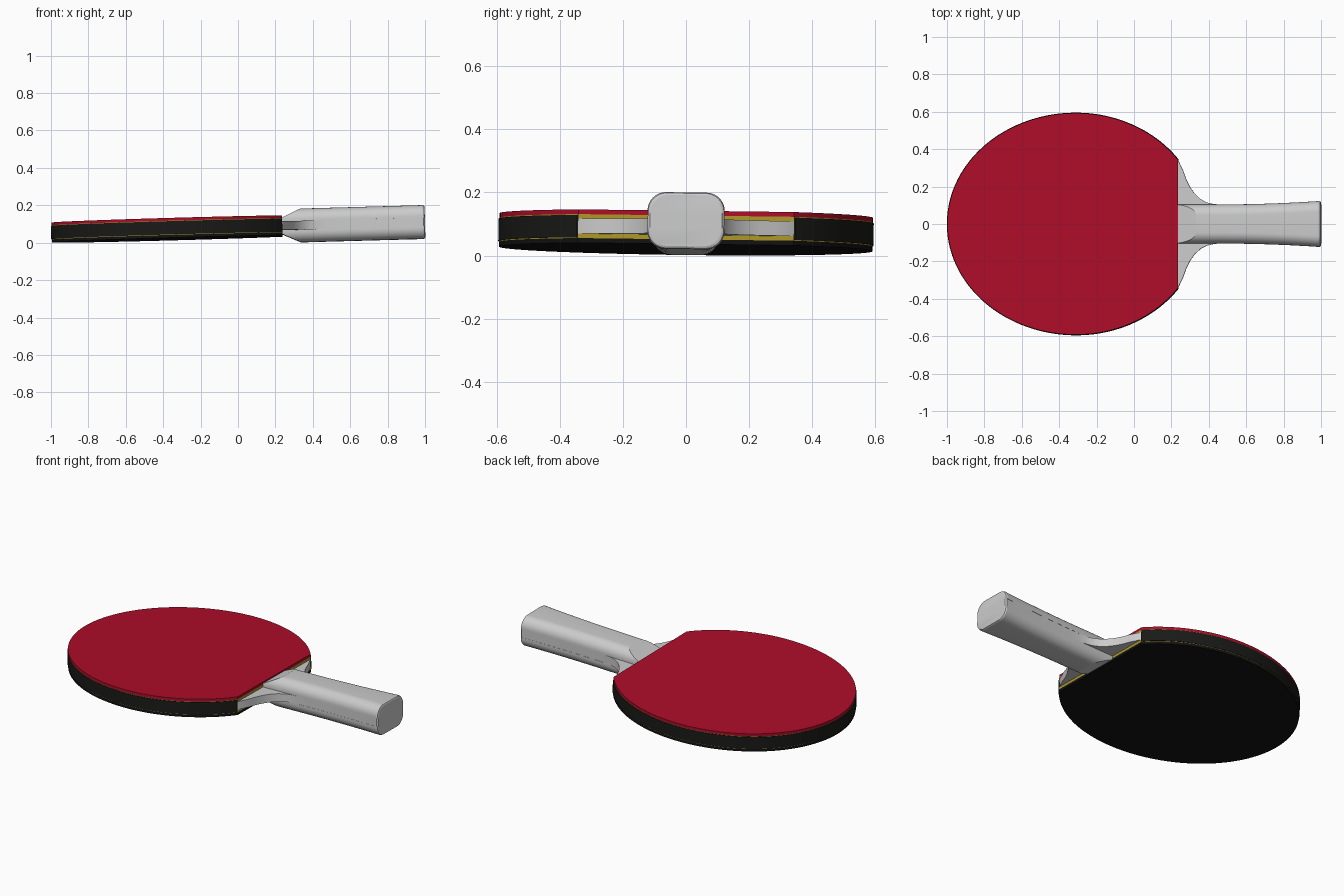
import bpy, bmesh
from math import pi, sin, cos, acos, sqrt, radians
from mathutils import Matrix, Vector

if "Cube" in bpy.data.objects:
    bpy.data.objects.remove(bpy.data.objects["Cube"])

# the bat rests slightly tilted on its handle and rim
POSE = (Matrix.Translation((0, 0, 0.0825)) @ Matrix.Rotation(-0.028, 4, 'Y')
        @ Matrix.Rotation(-0.0125, 4, 'X'))
CX, A_LEFT, A_RIGHT, B = -0.31, 0.687, 0.67, 0.592
CUT = 0.237                       # straight edge of the rubber


def material(name, rgb):
    m = bpy.data.materials.new(name)
    m.diffuse_color = (*rgb, 1)
    m.use_nodes = True
    m.node_tree.nodes["Principled BSDF"].inputs["Base Color"].default_value = m.diffuse_color
    return m


RED = material("red", (0.42, 0.004, 0.022))
BLACK = material("black", (0.006, 0.006, 0.006))
TAPE = material("tape_black", (0.01, 0.01, 0.009))
YELLOW = material("yellow", (0.42, 0.31, 0.02))


def finish(bm, name, mat=None, angle=35):
    bmesh.ops.recalc_face_normals(bm, faces=bm.faces)
    me = bpy.data.meshes.new(name)
    bm.to_mesh(me)
    bm.free()
    ob = bpy.data.objects.new(name, me)
    bpy.context.collection.objects.link(ob)
    ob.matrix_world = POSE
    if mat:
        me.materials.append(mat)
    bpy.ops.object.select_all(action='DESELECT')
    ob.select_set(True)
    bpy.context.view_layer.objects.active = ob
    bpy.ops.object.shade_smooth_by_angle(angle=radians(angle))
    return ob


def slab(name, outline, z0, z1, mat=None):
    bm = bmesh.new()
    f = bm.faces.new([bm.verts.new((x, y, z0)) for x, y in outline])
    ext = bmesh.ops.extrude_face_region(bm, geom=[f])["geom"]
    verts = [g for g in ext if isinstance(g, bmesh.types.BMVert)]
    bmesh.ops.translate(bm, verts=verts, vec=(0, 0, z1 - z0))
    return finish(bm, name, mat)


def blade_arc(grow=0.0, n=120):
    """Egg-shaped rim from the +y cut corner round the left to the -y one."""
    start = acos((CUT - CX) / (A_RIGHT + grow))
    pts = []
    for i in range(n + 1):
        t = start + (2 * pi - 2 * start) * i / n
        a = (A_RIGHT if cos(t) > 0 else A_LEFT) + grow
        pts.append((CX + a * cos(t), (B + grow) * sin(t)))
    return pts


def half_width(x):
    return 0.104 + 0.019 * (max(0, x - 0.45) / 0.55) ** 2


# wooden core: blade, flared neck and middle layer of the handle
side = [(0.265, 0.28), (0.28, 0.238), (0.30, 0.197), (0.325, 0.162),
        (0.355, 0.134), (0.39, 0.115), (0.43, 0.106)]
side += [(x, half_width(x) - 0.001) for x in
         [0.48 + 0.512 * i / 10 for i in range(11)]]
side.append((1.0, half_width(1) - 0.009))
arc = blade_arc()
lower = [(x, -y) for x, y in side]
slab("wood_core", blade_arc(-0.001) + lower + side[::-1], -0.0235, 0.0235)

# sponge and rubber on both faces
for word, s, mat in (("top", 1, RED), ("bottom", -1, BLACK)):
    slab(word + "_sponge", arc, s * 0.0235, s * 0.038, YELLOW)
    slab(word + "_rubber", arc, s * 0.038, s * 0.053, mat)

# edge tape around the rim
slab("edge_tape", blade_arc(0.003) + blade_arc(0.0)[::-1], -0.0355, 0.0355, TAPE)


# handle scales: lofted half of a rounded rectangle, with a sloped front
def scale(name, s):
    bm = bmesh.new()
    r, z0, n = 0.058, 0.0235, 10
    stations = [(CUT + (0.99 - CUT) * i / 20, 0) for i in range(21)] + [(0.997, 0.003), (1.0, 0.009)]
    rings = []
    for x, inset in stations:
        w, h = half_width(x) - inset, 0.09 - inset
        q = [(w, z0)] + [(w - r + r * cos(pi / 2 * i / n), h - r + r * sin(pi / 2 * i / n))
                         for i in range(n + 1)]
        prof = q + [(-y, z) for y, z in q[::-1]]
        rings.append([bm.verts.new((x, y, s * z)) for y, z in prof])
    for a, b in zip(rings, rings[1:]):
        for i in range(len(a)):
            j = (i + 1) % len(a)
            bm.faces.new((a[i], a[j], b[j], b[i]))
    bm.faces.new(rings[0])
    bm.faces.new(rings[-1])
    # ramp towards the blade
    slope = Vector((-0.045, 0, s * 0.098))
    bmesh.ops.bisect_plane(bm, geom=bm.verts[:] + bm.edges[:] + bm.faces[:],
                           plane_co=(CUT, 0, s * 0.045), plane_no=slope, clear_outer=True)
    bmesh.ops.holes_fill(bm, edges=[e for e in bm.edges if e.is_boundary])
    finish(bm, name, angle=20)


scale("top_handle_scale", 1)
scale("bottom_handle_scale", -1)
